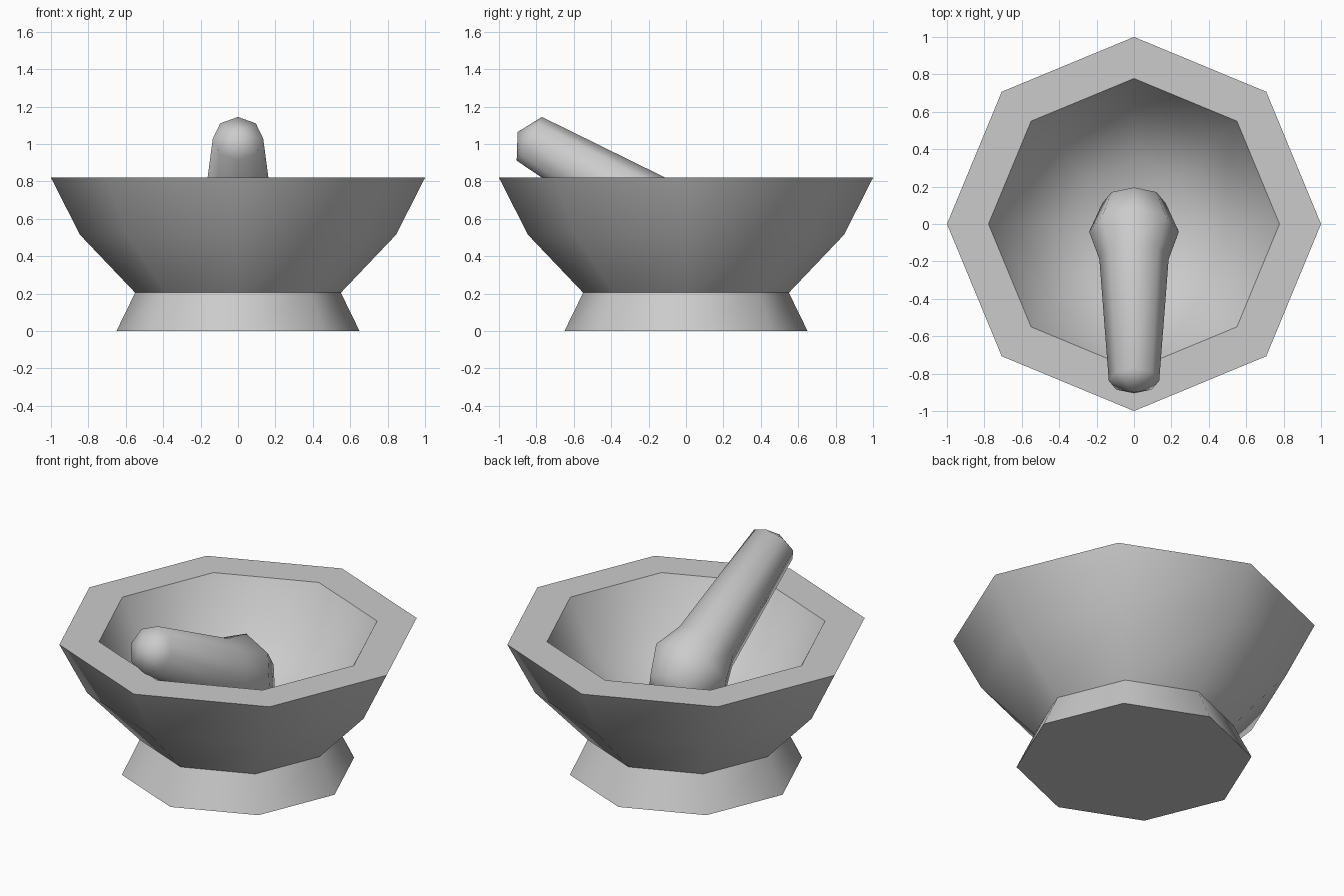
import bpy, bmesh, math

if "Cube" in bpy.data.objects:
    bpy.data.objects.remove(bpy.data.objects["Cube"])

SIDES = 8


def lathe(name, profile, smooth_deg):
    """Revolve (radius, z) points round z; radius 0 makes a pole."""
    bm = bmesh.new()
    rings = []
    for r, z in profile:
        n = SIDES if r > 0 else 1
        rings.append([bm.verts.new((r * math.cos(math.tau * i / SIDES),
                                    r * math.sin(math.tau * i / SIDES), z)) for i in range(n)])
    for a, b in zip(rings, rings[1:]):
        for i in range(SIDES):
            j = (i + 1) % SIDES
            corners = [a[i % len(a)], a[j % len(a)], b[j % len(b)], b[i % len(b)]]
            bm.faces.new(list(dict.fromkeys(corners)))
    bmesh.ops.recalc_face_normals(bm, faces=bm.faces)
    mesh = bpy.data.meshes.new(name)
    bm.to_mesh(mesh)
    bm.free()
    ob = bpy.data.objects.new(name, mesh)
    bpy.context.collection.objects.link(ob)
    bpy.ops.object.select_all(action='DESELECT')
    ob.select_set(True)
    bpy.context.view_layer.objects.active = ob
    bpy.ops.object.shade_smooth_by_angle(angle=math.radians(smooth_deg))
    return ob


# Mortar: flared foot, outer wall, flat rim, hollow inside
lathe("mortar", [(0, 0), (0.65, 0), (0.55, 0.205), (0.845, 0.515), (1, 0.82),
                 (0.778, 0.82), (0.62, 0.52), (0.34, 0.32), (0, 0.28)], 50)

# Pestle: grinding head and tapered handle, leaning to the front
pestle = lathe("pestle", [(0, 0.07), (0.17, 0.145), (0.24, 0.32), (0.185, 0.49),
                          (0.135, 1.24), (0, 1.312)], 65)
pestle.location = (0, 0.236, 0.408)
pestle.rotation_euler = (math.radians(60), 0, 0)
